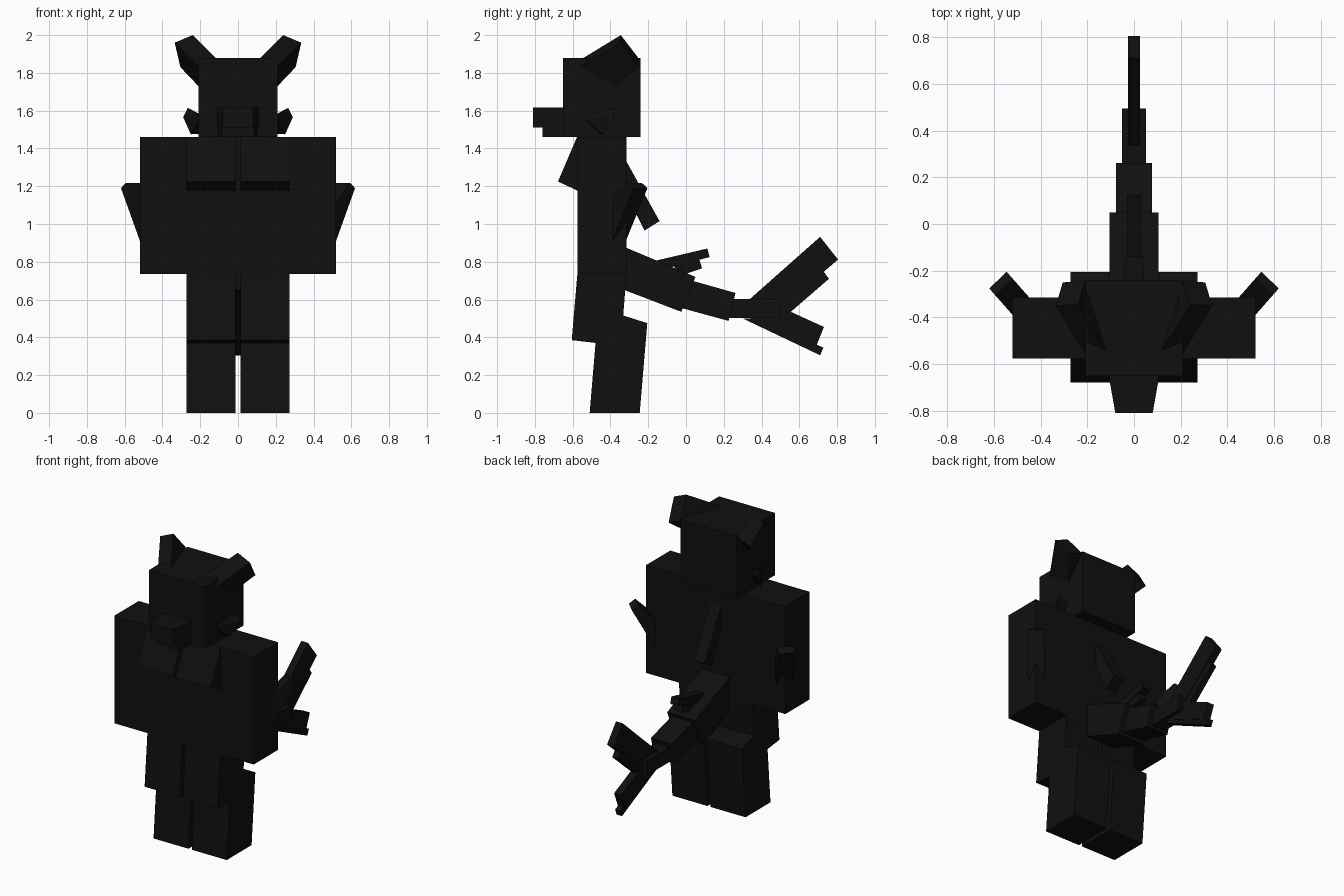
import bpy, bmesh
from mathutils import Vector

black = bpy.data.materials.new("near_black")
black.diffuse_color = (0.005, 0.005, 0.005, 1)


def finish(name, bm):
    bmesh.ops.recalc_face_normals(bm, faces=bm.faces)
    me = bpy.data.meshes.new(name)
    bm.to_mesh(me)
    bm.free()
    me.materials.append(black)
    ob = bpy.data.objects.new(name, me)
    bpy.context.collection.objects.link(ob)
    return ob


def prism(name, a, b):
    """Solid between two matching outlines."""
    bm = bmesh.new()
    va = [bm.verts.new(p) for p in a]
    vb = [bm.verts.new(p) for p in b]
    bm.faces.new(va)
    bm.faces.new(vb[::-1])
    n = len(a)
    for i in range(n):
        j = (i + 1) % n
        bm.faces.new((va[i], vb[i], vb[j], va[j]))
    return finish(name, bm)


def side(name, x0, x1, yz):
    """Side profile in y, z extruded from x0 to x1."""
    return prism(name, [(x0, y, z) for y, z in yz], [(x1, y, z) for y, z in yz])


def box(name, x0, x1, y0, y1, z0, z1):
    return side(name, x0, x1, [(y0, z0), (y1, z0), (y1, z1), (y0, z1)])


def hull(name, pts):
    bm = bmesh.new()
    for p in pts:
        bm.verts.new(p)
    res = bmesh.ops.convex_hull(bm, input=bm.verts)
    loose = [v for v in bm.verts if not v.link_faces]
    bmesh.ops.delete(bm, geom=loose, context='VERTS')
    return finish(name, bm)


# Head with tapered snout and lower jaw
box("head", -0.208, 0.208, -0.65, -0.24, 1.46, 1.88)
prism("snout",
      [(-0.11, -0.64, 1.51), (0.11, -0.64, 1.51), (0.11, -0.64, 1.617), (-0.11, -0.64, 1.617)],
      [(-0.08, -0.81, 1.51), (0.08, -0.81, 1.51), (0.08, -0.81, 1.617), (-0.08, -0.81, 1.617)])
prism("lower_jaw",
      [(-0.105, -0.64, 1.46), (0.105, -0.64, 1.46), (0.105, -0.64, 1.51), (-0.105, -0.64, 1.51)],
      [(-0.085, -0.76, 1.46), (0.085, -0.76, 1.46), (0.085, -0.76, 1.51), (-0.085, -0.76, 1.51)])

# Torso
box("torso", -0.27, 0.27, -0.575, -0.315, 0.735, 1.46)

# Paired parts
for s, tag in ((-1, "left"), (1, "right")):
    def m(pts):
        return [(s * x, y, z) for x, y, z in pts]

    # Ear: wedge profile swept outward and slightly down
    inner = [(0.115, -0.55, 1.875), (0.24, -0.345, 2.0),
             (0.21, -0.245, 1.87), (0.105, -0.38, 1.76)]
    outer = [tuple(Vector(p) + Vector((0.095, -0.005, -0.04))) for p in inner]
    prism(tag + "_ear", m(inner), m(outer))

    # Cheek fin
    hull(tag + "_cheek_fin", m([
        (0.2, -0.55, 1.565), (0.2, -0.46, 1.477), (0.265, -0.385, 1.615),
        (0.29, -0.385, 1.565), (0.25, -0.44, 1.475), (0.2, -0.385, 1.58)]))

    # Arm and its diagonal fin
    box(tag + "_arm", s * 0.27, s * 0.52, -0.575, -0.315, 0.735, 1.46)
    profile = [(-0.04, 0.85), (0.145, 1.19), (0.105, 1.218), (-0.04, 1.08)]
    d, t = Vector((0.66, 0.75, 0)), Vector((0.037, -0.036, 0))
    root = Vector((0.487, -0.349, 0))
    mid = [root + d * r + Vector((0, 0, z)) for r, z in profile]
    prism(tag + "_arm_fin", m([p - t for p in mid]), m([p + t for p in mid]))

    # Chest plate and leg
    x0, x1 = s * 0.012, s * 0.273
    side(tag + "_chest", x0, x1,
         [(-0.56, 1.46), (-0.577, 1.46), (-0.678, 1.225), (-0.56, 1.17)])
    side(tag + "_thigh", x0, x1,
         [(-0.575, 0.737), (-0.605, 0.385), (-0.345, 0.355), (-0.315, 0.737)])
    side(tag + "_shin", x0, x1,
         [(-0.51, 0), (-0.245, 0), (-0.205, 0.475), (-0.33, 0.515), (-0.468, 0.5)])

# Back fin
side("back_fin", -0.04, 0.04,
     [(-0.33, 1.35), (-0.315, 1.33), (-0.14, 1.015), (-0.22, 0.965), (-0.33, 1.19)])

# Tail segments, narrowing backwards
side("tail_base", -0.105, 0.105,
     [(-0.33, 0.88), (0.05, 0.72), (-0.025, 0.535), (-0.33, 0.652)])
side("tail_middle", -0.078, 0.078,
     [(-0.04, 0.72), (0.262, 0.635), (0.225, 0.487), (-0.06, 0.565)])
box("tail_end", -0.052, 0.052, 0.2, 0.495, 0.503, 0.603)

# Tail fins
side("tail_top_fin", -0.03, 0.03,
     [(-0.16, 0.806), (0.113, 0.87), (0.125, 0.825), (-0.12, 0.76)])
side("tail_top_fin_step", -0.025, 0.025,
     [(-0.1, 0.81), (0.07, 0.815), (0.085, 0.765), (-0.02, 0.73)])
side("upper_fluke", -0.025, 0.025,
     [(0.335, 0.6), (0.71, 0.932), (0.805, 0.812), (0.43, 0.49)])
side("upper_fluke_step", -0.02, 0.02,
     [(0.45, 0.51), (0.5, 0.56), (0.72, 0.76), (0.757, 0.71), (0.52, 0.505)])
side("lower_fluke", -0.025, 0.025,
     [(0.32, 0.59), (0.5, 0.56), (0.73, 0.455), (0.69, 0.355), (0.32, 0.51)])
side("lower_fluke_step", -0.02, 0.02,
     [(0.3, 0.5), (0.71, 0.305), (0.727, 0.345), (0.4, 0.5)])
